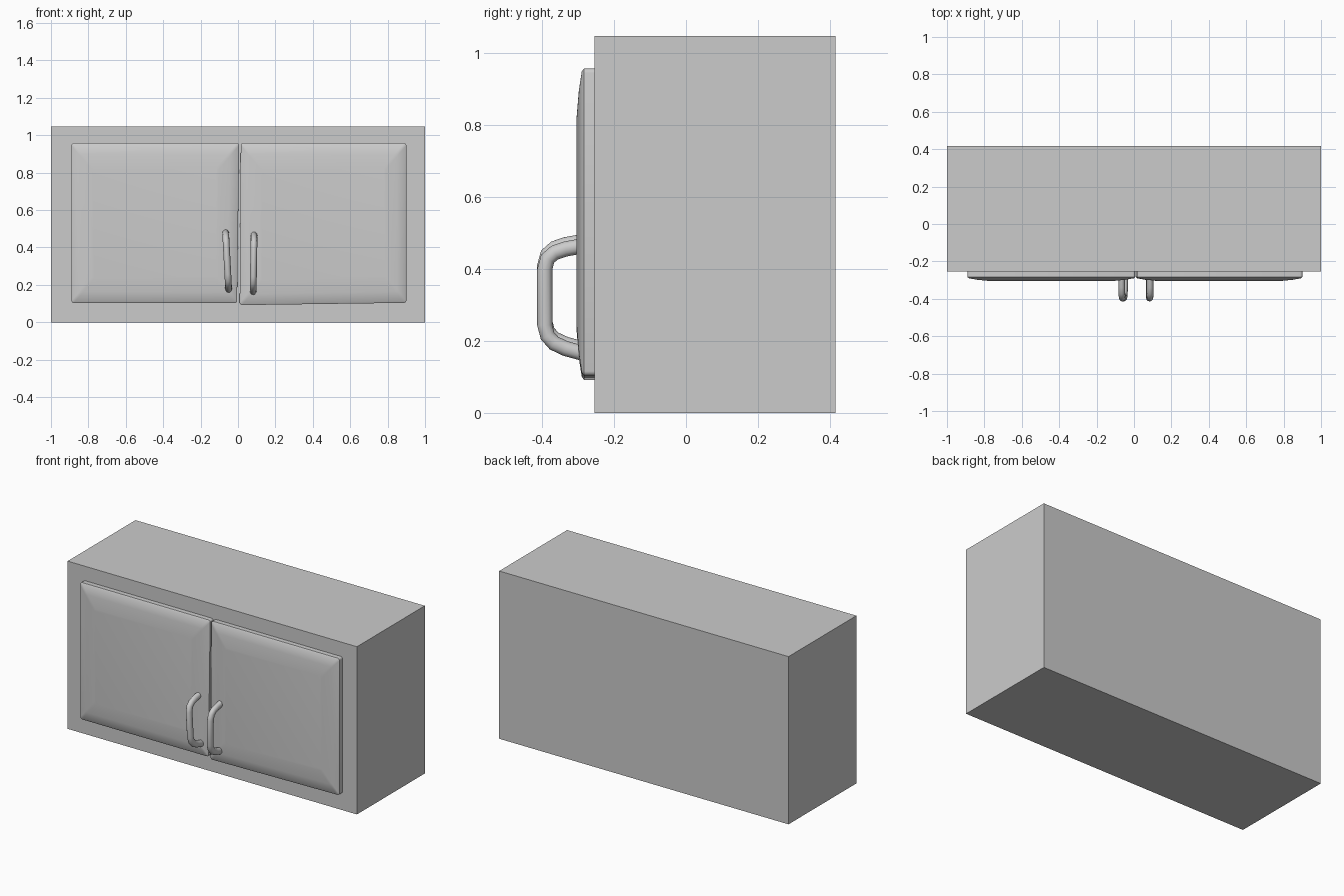
import bpy
import bmesh
import math
from mathutils import Vector

cube = bpy.data.objects.get("Cube")
if cube:
    bpy.data.objects.remove(cube, do_unlink=True)

grey = bpy.data.materials.new("plain grey")
grey.use_nodes = True
colour = (0.6, 0.6, 0.6, 1)
grey.diffuse_color = colour
grey.node_tree.nodes["Principled BSDF"].inputs["Base Color"].default_value = colour


def finish(bm, name, smooth=False):
    bmesh.ops.recalc_face_normals(bm, faces=bm.faces)
    mesh = bpy.data.meshes.new(name)
    bm.to_mesh(mesh)
    bm.free()
    mesh.materials.append(grey)
    obj = bpy.data.objects.new(name, mesh)
    bpy.context.collection.objects.link(obj)
    if smooth:
        bpy.ops.object.select_all(action="DESELECT")
        obj.select_set(True)
        bpy.context.view_layer.objects.active = obj
        bpy.ops.object.shade_smooth_by_angle(angle=math.radians(35))
    return obj


def loft(bm, rings):
    """Join closed rings of points and cap both ends."""
    loops = [[bm.verts.new(p) for p in ring] for ring in rings]
    n = len(loops[0])
    for a, b in zip(loops, loops[1:]):
        for i in range(n):
            j = (i + 1) % n
            bm.faces.new((a[i], a[j], b[j], b[i]))
    bm.faces.new(loops[0])
    bm.faces.new(loops[-1])


def door_ring(corners, inset, y, radius=0.012):
    """Rounded outline of a slightly skewed door, moved in by inset."""
    signs = [(1, 1), (-1, 1), (-1, -1), (1, -1)]
    points = []
    for k, ((x, z), (sx, sz)) in enumerate(zip(corners, signs)):
        cx = x + sx * (inset + radius)
        cz = z + sz * (inset * 1.2 + radius)
        for step in range(4):
            a = math.pi + k * math.pi / 2 + step * math.pi / 6
            points.append((cx + radius * math.cos(a), y, cz + radius * math.sin(a)))
    return points


def door(name, corners):
    bm = bmesh.new()
    profile = [(0, -0.254), (0, -0.284), (0.007, -0.29),
               (0.05, -0.298), (0.11, -0.304)]
    loft(bm, [door_ring(corners, inset, y) for inset, y in profile])
    finish(bm, name, True)


def handle(name, x_top, x_bottom, lift):
    """Bent pull made by sweeping a circle along a path in depth and height."""
    path = [(-0.28, 0.472), (-0.335, 0.462), (-0.365, 0.452), (-0.385, 0.435),
            (-0.393, 0.405), (-0.393, 0.25), (-0.385, 0.22), (-0.367, 0.2),
            (-0.335, 0.185), (-0.28, 0.17)]
    points = []
    for y, z in path:
        t = (z - 0.17) / 0.3
        points.append(Vector((x_bottom + (x_top - x_bottom) * t, y, z + lift)))
    rings = []
    for i, p in enumerate(points):
        tangent = (points[min(i + 1, len(points) - 1)] - points[max(i - 1, 0)]).normalized()
        side = tangent.cross(Vector((1, 0, 0))).normalized()
        across = side.cross(tangent)
        rings.append([p + 0.018 * math.cos(a) * across + 0.021 * math.sin(a) * side
                      for a in (k * math.pi / 6 for k in range(12))])
    bm = bmesh.new()
    loft(bm, rings)
    finish(bm, name, True)


# Cabinet body
bm = bmesh.new()
bmesh.ops.create_cube(bm, size=1)
for v in bm.verts:
    v.co = (v.co.x * 2, v.co.y * 0.67 + 0.081, (v.co.z + 0.5) * 1.048)
finish(bm, "cabinet_body")

# Raised-panel doors, corners anticlockwise from bottom left
door("right_door", [(-0.89, 0.103), (-0.005, 0.103), (0.006, 0.958), (-0.89, 0.958)])
door("left_door", [(0.009, 0.092), (0.9, 0.104), (0.9, 0.958), (0.015, 0.958)])

# Pull handles
handle("right_handle", -0.066, -0.05, 0.006)
handle("left_handle", 0.086, 0.081, -0.006)
